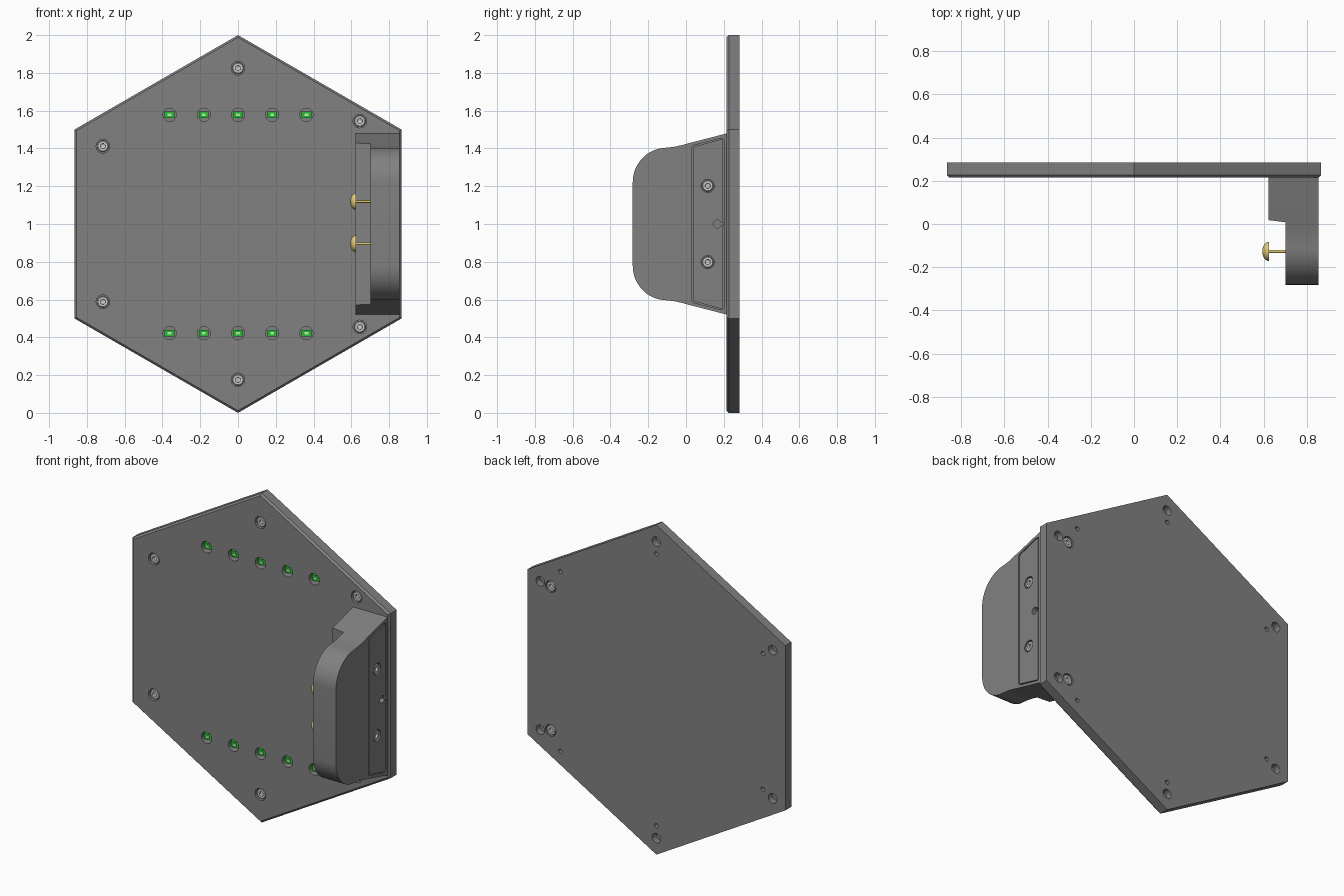
import bpy, bmesh, math
from mathutils import Vector

if "Cube" in bpy.data.objects:
    bpy.data.objects.remove(bpy.data.objects["Cube"])


def material(name, rgb):
    m = bpy.data.materials.new(name)
    m.diffuse_color = (*rgb, 1)
    m.use_nodes = True
    m.node_tree.nodes["Principled BSDF"].inputs["Base Color"].default_value = m.diffuse_color
    return m


BODY = material("body_grey", (0.22, 0.22, 0.22))
STEEL = material("steel", (0.6, 0.6, 0.6))
BRASS = material("brass", (0.75, 0.6, 0.18))
GREEN = material("green", (0.02, 0.5, 0.03))
LENS = material("lens", (0.45, 0.9, 0.45))


def finish(bm, name, mat=None):
    bmesh.ops.recalc_face_normals(bm, faces=bm.faces)
    me = bpy.data.meshes.new(name)
    bm.to_mesh(me)
    bm.free()
    ob = bpy.data.objects.new(name, me)
    bpy.context.collection.objects.link(ob)
    if mat:
        me.materials.append(mat)
    return ob


def lathe(bm, pos, axis, prof, seg=24):
    """Revolve (radius, depth) points about an axis through pos."""
    pos, axis = Vector(pos), Vector(axis)
    u = Vector((0, 0, 1))
    v = axis.cross(u)
    rings = []
    for r, t in prof:
        c = pos + axis * t
        n = 1 if r == 0 else seg
        rings.append([bm.verts.new(c + r * (u * math.cos(2 * math.pi * i / seg) + v * math.sin(2 * math.pi * i / seg)))
                      for i in range(n)])
    for a, b in zip(rings, rings[1:]):
        for i in range(seg):
            j = (i + 1) % seg
            if len(a) == 1:
                bm.faces.new((a[0], b[i], b[j]))
            elif len(b) == 1:
                bm.faces.new((a[i], a[j], b[0]))
            else:
                bm.faces.new((a[i], a[j], b[j], b[i]))


def lathes(name, spots, prof, mat=None, seg=24):
    """One object holding the same turned shape at every (pos, axis)."""
    bm = bmesh.new()
    for pos, axis in spots:
        lathe(bm, pos, axis, prof, seg)
    return finish(bm, name, mat)


def loft(bm, loops):
    """Closed solid through equal length loops of points."""
    rings = [[bm.verts.new(p) for p in loop] for loop in loops]
    n = len(rings[0])
    bm.faces.new(rings[0])
    bm.faces.new(rings[-1][::-1])
    for a, b in zip(rings, rings[1:]):
        for i in range(n):
            j = (i + 1) % n
            bm.faces.new((a[i], a[j], b[j], b[i]))


def prism(name, pts, x0, x1, mat=None, bevel=0):
    """Extrude a (y, z) outline along x, optionally rounding its corners."""
    bm = bmesh.new()
    loft(bm, [[(x, y, z) for y, z in pts] for x in (x0, x1)])
    if bevel:
        long_edges = [e for e in bm.edges if abs(e.verts[0].co.x - e.verts[1].co.x) > 1e-4]
        bmesh.ops.bevel(bm, geom=long_edges, offset=bevel, segments=4, profile=0.5, affect='EDGES')
    return finish(bm, name, mat)


def cut(ob, cutter, keep=False):
    mod = ob.modifiers.new("cut", 'BOOLEAN')
    mod.operation, mod.solver, mod.object = 'DIFFERENCE', 'EXACT', cutter
    bpy.context.view_layer.objects.active = ob
    bpy.ops.object.modifier_apply(modifier=mod.name)
    if not keep:
        bpy.data.objects.remove(cutter)


def boxes(name, centres, size, mat):
    bm = bmesh.new()
    for c in centres:
        for v in bmesh.ops.create_cube(bm, size=1)['verts']:
            v.co = Vector(c) + Vector(a * b for a, b in zip(v.co, size))
    return finish(bm, name, mat)


FRONT, BACK = 0.215, 0.284
IN, OUT, LEFT = (0, 1, 0), (0, -1, 0), (-1, 0, 0)

# Hexagonal plate with a small chamfer on the front edge
bm = bmesh.new()
loft(bm, [[(r * math.sin(k * math.pi / 3), y, 1 + r * math.cos(k * math.pi / 3)) for k in range(6)]
          for r, y in ((0.988, FRONT), (1, FRONT + 0.012), (1, BACK))])
plate = finish(bm, "hexagon_plate", BODY)

# Screw, magnet and lamp positions
xz = [(x, 1 + s * z) for s in (1, -1) for x, z in ((0, 0.825), (-0.715, 0.412), (0.645, 0.545))]
front_spots = [((x, FRONT, z), IN) for x, z in xz]
back_spots = [((0.71, BACK, 1 + s * 0.436), OUT) for s in (1, -1)]
pocket_spots = [((x, BACK, 1 + s * z), OUT) for s in (1, -1) for x, z in ((0, 0.9), (-0.78, 0.45), (0.78, 0.45))]
lamp_xz = [(0.181 * i, 1 + s * 0.578) for s in (1, -1) for i in range(-2, 3)]
lamp_spots = [((x, FRONT, z), IN) for x, z in lamp_xz]

# Holes in the plate
cut(plate, lathes("c", front_spots, [(0, -0.02), (0.036, -0.02), (0.036, 0.04), (0.013, 0.04), (0.013, 0.1), (0, 0.1)]))
cut(plate, lathes("c", back_spots, [(0, -0.02), (0.035, -0.02), (0.035, 0.035), (0, 0.035)]))
cut(plate, lathes("c", pocket_spots, [(0, -0.02), (0.029, -0.02), (0.029, 0.04), (0, 0.04)]))
cut(plate, lathes("c", lamp_spots, [(0, -0.02), (0.035, -0.02), (0.035, 0.045), (0, 0.045)]))

# Socket head screws
head = [(0, 0.022), (0.013, 0.018), (0.014, 0.006), (0.026, 0.006), (0.03, 0.01), (0.03, 0.038), (0, 0.038)]
lathes("front_screws", front_spots, head, STEEL)
lathes("back_screws", back_spots, [(r, t - 0.004) for r, t in head], STEEL)

# Green lamps
boxes("green_lamps", [(x, 0.245, z) for x, z in lamp_xz], (0.052, 0.032, 0.034), GREEN)
boxes("lamp_lenses", [(x, 0.229, z) for x, z in lamp_xz], (0.02, 0.006, 0.012), LENS)

# Side bracket: rounded outline, stepped on its inner face
top = [(0.225, 1.482), (0.02, 1.429), (-0.02, 1.418), (-0.06, 1.409)]
top += [(-0.1 - 0.182 * math.sin(a), 1.222 + 0.182 * math.cos(a))
        for a in (k * math.pi / 24 for k in range(13))]
bracket = prism("side_bracket", top + [(y, 2 - z) for y, z in reversed(top)], 0.622, 0.854, BODY)
bm = bmesh.new()
loft(bm, [[(0.5, -0.5, z), (0.702, -0.5, z), (0.702, 0.008, z), (0.622, 0.018, z), (0.5, 0.018, z)]
          for z in (0.3, 1.7)])
cut(bracket, finish(bm, "step_cutter"))

# Cover panel let into the outer face, with a fine gap around it
def trapezoid(d):
    return [(0.2 - d, 1.457 - d), (0.03 + d, 1.414 - d), (0.03 + d, 0.586 + d), (0.2 - d, 0.543 + d)]


cut(bracket, prism("c", trapezoid(0), 0.832, 0.9, bevel=0.015))
cover = prism("cover_panel", trapezoid(0.006), 0.826, 0.853, BODY, bevel=0.012)

# Cable hole with a slot, and the cover screws
arc = [0.4 + k * (2 * math.pi - 0.8) / 16 for k in range(17)]
keyhole = [(0.165 + 0.021 * math.cos(a), 1 + 0.021 * math.sin(a)) for a in arc]
keyhole = [(0.196, 1.008)] + keyhole + [(0.196, 0.992)]
side_spots = [((0.853, 0.115, 1 + s * 0.202), LEFT) for s in (1, -1)]
for cutter in (prism("c", keyhole, 0.78, 0.9),
               lathes("c", side_spots, [(0, -0.02), (0.035, -0.02), (0.035, 0.035), (0, 0.035)])):
    cut(cover, cutter, keep=True)
    cut(bracket, cutter)
lathes("cover_screws", side_spots, [(r, t - 0.003) for r, t in head], STEEL)

# Brass domed contacts on thin stems
dome = [(0.044 * math.sin(a), 0.03 - 0.03 * math.cos(a)) for a in (k * math.pi / 16 for k in range(9))]
lathes("brass_contacts", [((0.594, -0.127, 1 + z), (1, 0, 0)) for z in (0.119, -0.104)],
       dome + [(0.007, 0.031), (0.007, 0.115), (0, 0.115)], BRASS)

# Smooth shading on turned and rounded surfaces
bpy.ops.object.select_all(action='DESELECT')
for ob in bpy.data.objects:
    ob.select_set(True)
bpy.context.view_layer.objects.active = plate
bpy.ops.object.shade_smooth_by_angle(angle=math.radians(30))
